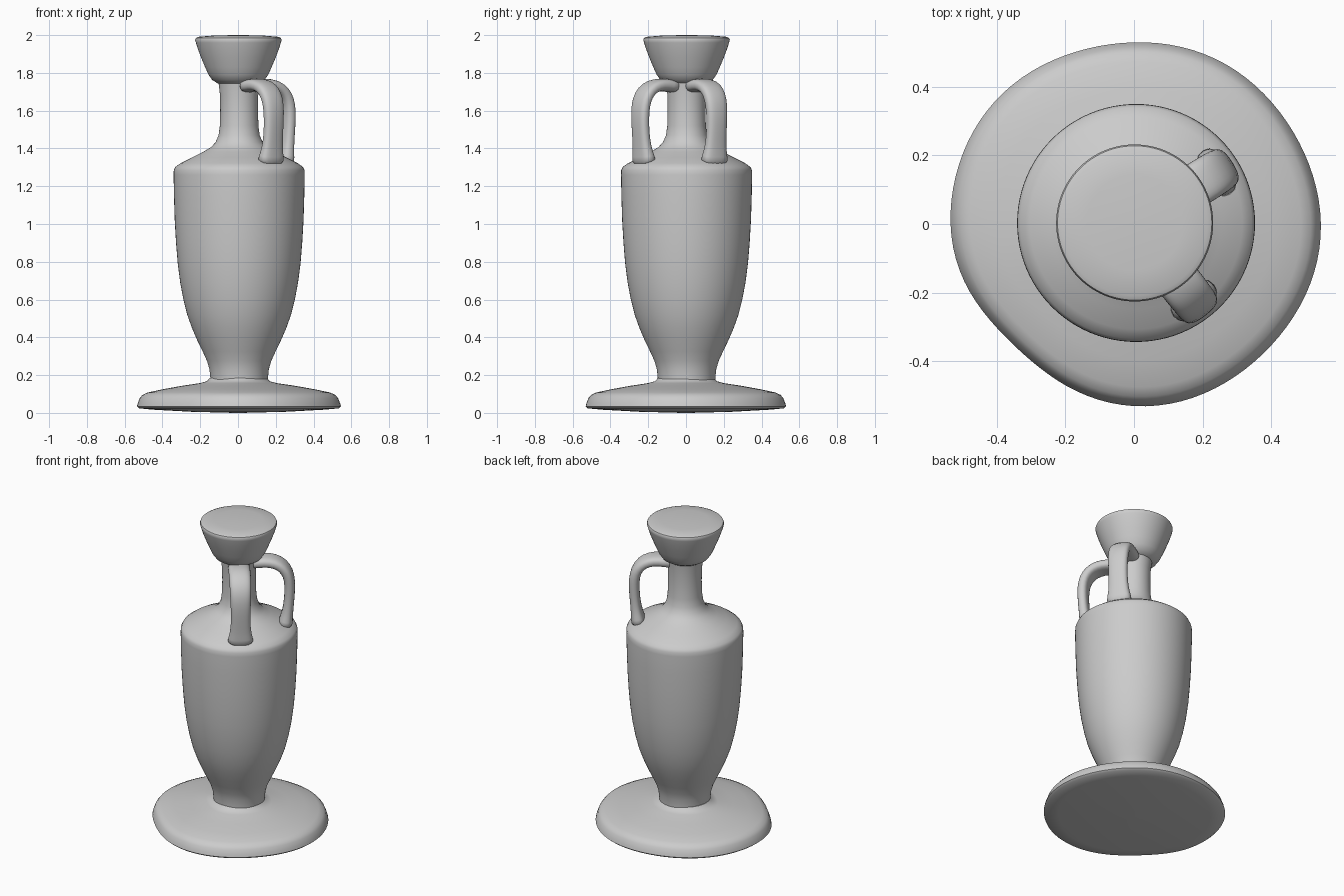
import bpy, bmesh, math
from mathutils import Vector

cube = bpy.data.objects.get("Cube")
if cube:
    bpy.data.objects.remove(cube, do_unlink=True)

# One plain clay colour
clay = bpy.data.materials.new("grey_clay")
clay.use_nodes = True
COLOUR = (0.6, 0.6, 0.6, 1)
clay.diffuse_color = COLOUR
clay.node_tree.nodes["Principled BSDF"].inputs["Base Color"].default_value = COLOUR


def finish(name, bm, angle=40):
    """Turn a bmesh into a smooth-shaded object."""
    bmesh.ops.remove_doubles(bm, verts=bm.verts, dist=1e-5)
    bmesh.ops.recalc_face_normals(bm, faces=bm.faces)
    mesh = bpy.data.meshes.new(name)
    bm.to_mesh(mesh)
    bm.free()
    mesh.materials.append(clay)
    mesh.shade_smooth()
    mesh.set_sharp_from_angle(angle=math.radians(angle))
    obj = bpy.data.objects.new(name, mesh)
    bpy.context.collection.objects.link(obj)
    return obj


def skin(bm, rings):
    """Join equal closed rings of vertices with quads."""
    for a, b in zip(rings, rings[1:]):
        n = len(a)
        for i in range(n):
            j = (i + 1) % n
            bm.faces.new((a[i], a[j], b[j], b[i]))
    bm.faces.new(rings[0][::-1])
    bm.faces.new(rings[-1])


def lathe(name, profile, centre=(0, 0), wobble=None, steps=96):
    """Revolve (radius, height) points; wobble scales the radius by angle."""
    bm = bmesh.new()
    rings = []
    for r, z in profile:
        ring = []
        for i in range(steps):
            a = math.tau * i / steps
            k = r * (wobble(a) if wobble else 1)
            ring.append(bm.verts.new((centre[0] + k * math.cos(a),
                                      centre[1] + k * math.sin(a), z)))
        rings.append(ring)
    skin(bm, rings)
    return finish(name, bm)


# Hand-formed foot: slightly uneven outline, slumped on one side
def foot_wobble(a):
    off = math.remainder(a - math.radians(-138), math.tau)
    return (1 - 0.075 * math.exp(-(off / 0.5) ** 2)
            + 0.01 * math.cos(2 * a) + 0.006 * math.cos(5 * a + 0.6))


lathe("foot", [(0.02, 0.0), (0.25, 0.006), (0.45, 0.017), (0.525, 0.024),
               (0.537, 0.034), (0.533, 0.05), (0.522, 0.078), (0.508, 0.095),
               (0.48, 0.108), (0.40, 0.125), (0.30, 0.143), (0.20, 0.158),
               (0.165, 0.168), (0.15, 0.185), (0.02, 0.19)],
      wobble=foot_wobble)

# Tapered body, sloping shoulder and neck
lathe("body", [(0.15, 0.13), (0.152, 0.18), (0.157, 0.23), (0.17, 0.275),
               (0.193, 0.325), (0.222, 0.385), (0.25, 0.45), (0.275, 0.52),
               (0.295, 0.60), (0.312, 0.69), (0.325, 0.79), (0.334, 0.90),
               (0.341, 1.02), (0.345, 1.15), (0.347, 1.26), (0.346, 1.285),
               (0.338, 1.302), (0.31, 1.322), (0.25, 1.352), (0.19, 1.382),
               (0.15, 1.406), (0.125, 1.432), (0.109, 1.47), (0.102, 1.52),
               (0.10, 1.60), (0.101, 1.68), (0.108, 1.74), (0.115, 1.80)],
      centre=(0.006, 0.003))

# Flared mouth with a filled, nearly flat top
lathe("mouth", [(0.08, 1.735), (0.11, 1.745), (0.138, 1.762), (0.158, 1.79),
                (0.176, 1.83), (0.197, 1.88), (0.214, 1.925), (0.225, 1.96),
                (0.229, 1.975), (0.225, 1.985), (0.212, 1.991), (0.14, 1.997),
                (0.03, 2.0)], centre=(0.002, 0.003))

# Strap handles: (radius, height, half width, half thickness) along the arch
ARCH = [(0.07, 1.725, 0.070, 0.036), (0.13, 1.735, 0.066, 0.034),
        (0.19, 1.738, 0.066, 0.034), (0.245, 1.722, 0.066, 0.034),
        (0.285, 1.683, 0.065, 0.034), (0.305, 1.63, 0.063, 0.033),
        (0.309, 1.56, 0.060, 0.032), (0.304, 1.48, 0.058, 0.031),
        (0.296, 1.41, 0.062, 0.033), (0.287, 1.36, 0.072, 0.040),
        (0.28, 1.315, 0.085, 0.048)]


def strap(name, degrees, sides=16):
    a = math.radians(degrees)
    out = Vector((math.cos(a), math.sin(a), 0))
    side = Vector((-math.sin(a), math.cos(a), 0))
    up = Vector((0, 0, 1))
    pts = [out * r + up * z for r, z, _, _ in ARCH]
    bm = bmesh.new()
    rings = []
    for i, p in enumerate(pts):
        along = (pts[min(i + 1, len(pts) - 1)] - pts[max(i - 1, 0)]).normalized()
        normal = side.cross(along)
        _, _, w, t = ARCH[i]
        ring = []
        for k in range(sides):
            c, s = math.cos(math.tau * k / sides), math.sin(math.tau * k / sides)
            # rounded-rectangle section
            x = math.copysign(abs(c) ** 0.75, c) * w
            y = math.copysign(abs(s) ** 0.75, s) * t
            ring.append(bm.verts.new(p + side * x + normal * y))
        rings.append(ring)
    skin(bm, rings)
    obj = finish(name, bm, 80)
    sub = obj.modifiers.new("smooth", "SUBSURF")
    sub.levels = sub.render_levels = 1


strap("back_handle", 32)
strap("front_handle", -52)
